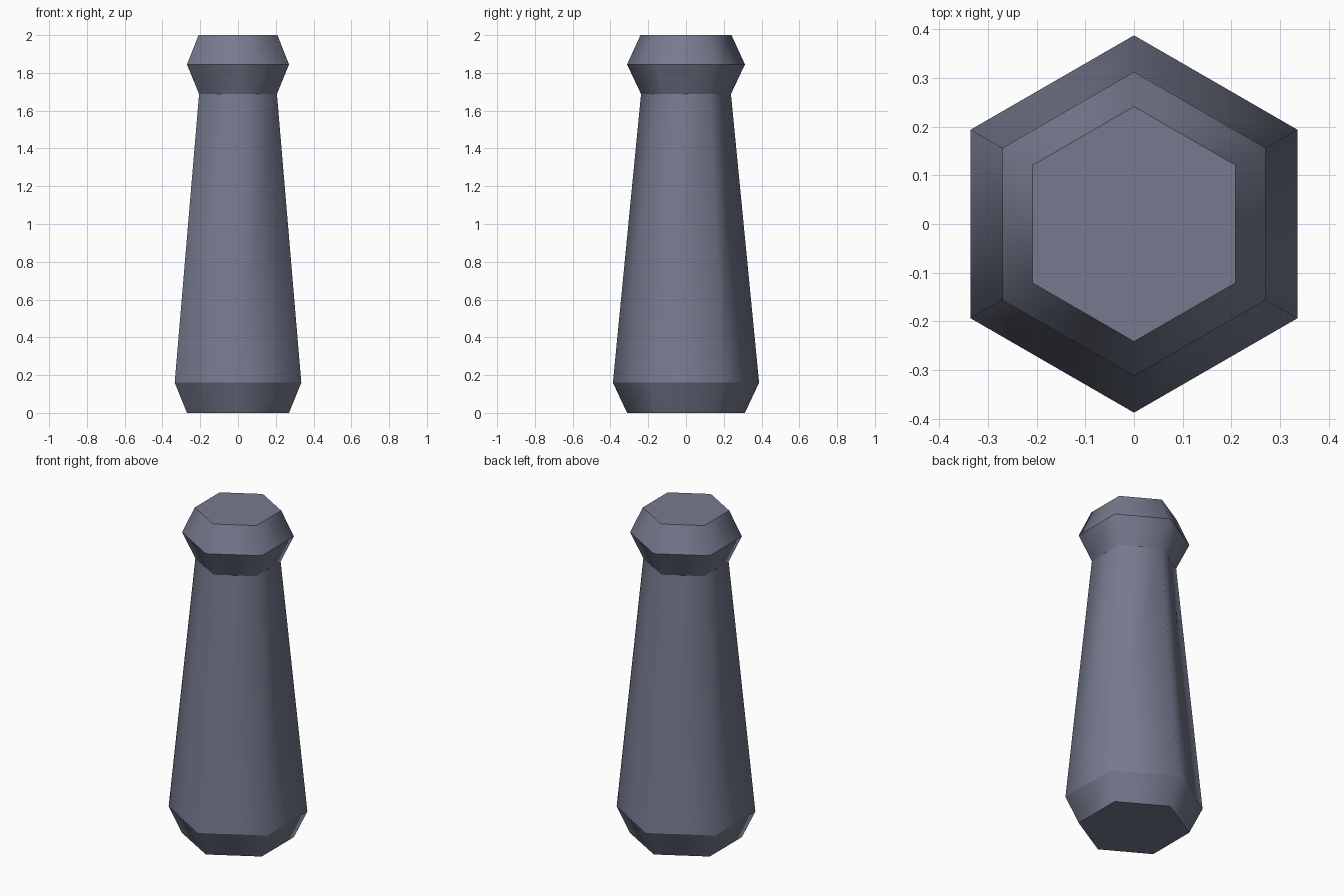
import bpy, bmesh, math

if "Cube" in bpy.data.objects:
    bpy.data.objects.remove(bpy.data.objects["Cube"])

# Single slate grey colour
mat = bpy.data.materials.new("slate grey")
mat.diffuse_color = (0.18, 0.195, 0.27, 1)
mat.use_nodes = True
mat.node_tree.nodes["Principled BSDF"].inputs["Base Color"].default_value = mat.diffuse_color

# Six-sided post: (corner radius, height) from the foot to the cap
profile = [(0.312, 0.0), (0.387, 0.16), (0.238, 1.688), (0.312, 1.845), (0.241, 2.0)]
SIDES = 6

bm = bmesh.new()
rings = []
for r, z in profile:
    rings.append([bm.verts.new((r * math.cos(a), r * math.sin(a), z))
                  for a in (math.pi / 2 + 2 * math.pi * i / SIDES for i in range(SIDES))])

# Side bands, shaded smoothly around the post
for low, high in zip(rings, rings[1:]):
    for i in range(SIDES):
        j = (i + 1) % SIDES
        bm.faces.new((low[i], low[j], high[j], high[i])).smooth = True

# Flat ends
bm.faces.new(rings[-1])
bm.faces.new(rings[0][::-1])

# Keep every horizontal ring sharp
for e in bm.edges:
    if abs(e.verts[0].co.z - e.verts[1].co.z) < 1e-5:
        e.smooth = False

mesh = bpy.data.meshes.new("post")
bm.to_mesh(mesh)
bm.free()
mesh.materials.append(mat)
bpy.context.collection.objects.link(bpy.data.objects.new("post", mesh))
